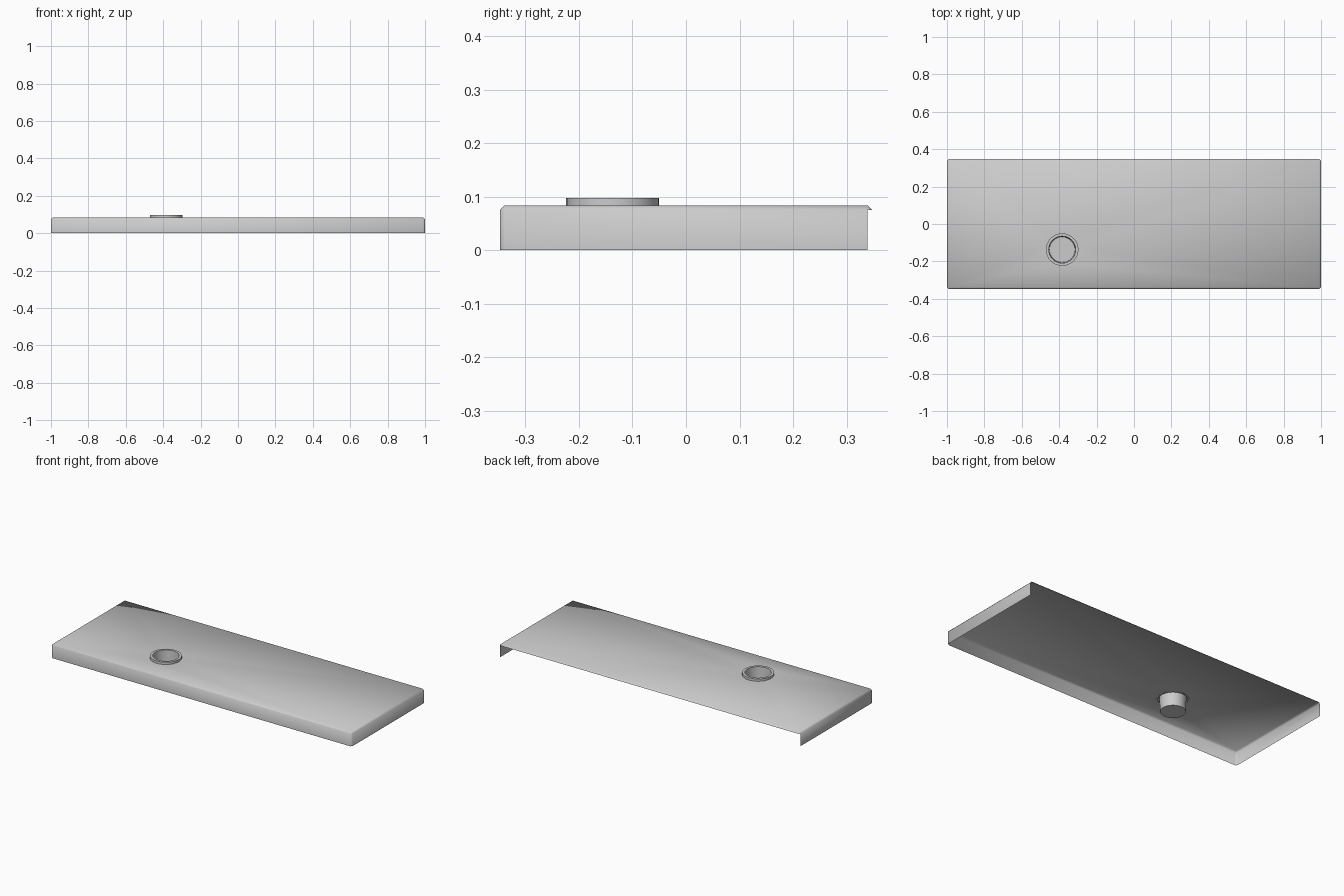
import bpy, bmesh, math
from mathutils import Vector

if "Cube" in bpy.data.objects:
    bpy.data.objects.remove(bpy.data.objects["Cube"])

TOP, CX, CY = 0.084, -0.384, -0.137
HX, HY, BEVEL = 1.0, 0.348, 0.009
SIDES = 32


def finish(bm, name):
    mesh = bpy.data.meshes.new(name)
    bm.to_mesh(mesh)
    bm.free()
    obj = bpy.data.objects.new(name, mesh)
    bpy.context.collection.objects.link(obj)
    bpy.ops.object.select_all(action='DESELECT')
    obj.select_set(True)
    bpy.context.view_layer.objects.active = obj
    bpy.ops.object.shade_smooth_by_angle(angle=math.radians(50))
    return obj


def circle(bm, r, z):
    return [bm.verts.new((CX + r * math.cos(2 * math.pi * i / SIDES),
                          CY + r * math.sin(2 * math.pi * i / SIDES), z))
            for i in range(SIDES)]


# Thin top panel with chamfered lips, open at the back and underneath
bm = bmesh.new()
bmesh.ops.create_cube(bm, size=1)
for v in bm.verts:
    v.co = Vector((v.co.x * 2 * HX, v.co.y * 2 * HY, (v.co.z + 0.5) * TOP))
edges = [e for e in bm.edges if max(v.co.z for v in e.verts) > TOP / 2]
bmesh.ops.bevel(bm, geom=edges, offset=BEVEL, offset_type='OFFSET',
                segments=1, profile=0.5, affect='EDGES')
bm.normal_update()
unwanted = [f for f in bm.faces if f.normal.z < -0.9 or
            (f.normal.y > 0.5 and f.normal.z < 0.1)]
bmesh.ops.delete(bm, geom=unwanted, context='FACES')

# Round opening for the cup in the top face
top = max(bm.faces, key=lambda f: f.normal.z)
outline = list(top.edges)
bmesh.ops.delete(bm, geom=[top], context='FACES_ONLY')
ring = circle(bm, 0.080, TOP)
hole = [bm.edges.new((ring[i], ring[(i + 1) % SIDES])) for i in range(SIDES)]
bmesh.ops.triangle_fill(bm, edges=outline + hole, use_beauty=True,
                        use_dissolve=False, normal=(0, 0, 1))
finish(bm, "top_panel")

# Recessed cup with a raised rim
bm = bmesh.new()
profile = [(0.068, 0.010), (0.072, 0.098), (0.087, 0.098), (0.087, TOP - 0.001),
           (0.079, TOP - 0.001)]
loops = [circle(bm, r, z) for r, z in profile]
bm.faces.new(loops[0])
for a, b in zip(loops, loops[1:]):
    for i in range(SIDES):
        j = (i + 1) % SIDES
        bm.faces.new((a[j], a[i], b[i], b[j]))
bmesh.ops.recalc_face_normals(bm, faces=bm.faces)
# The visible inside of the cup and the rim top face up and inward
bm.normal_update()
floor = min(bm.faces, key=lambda f: f.calc_center_median().z)
if floor.normal.z < 0:
    bmesh.ops.reverse_faces(bm, faces=bm.faces)
finish(bm, "cup")
